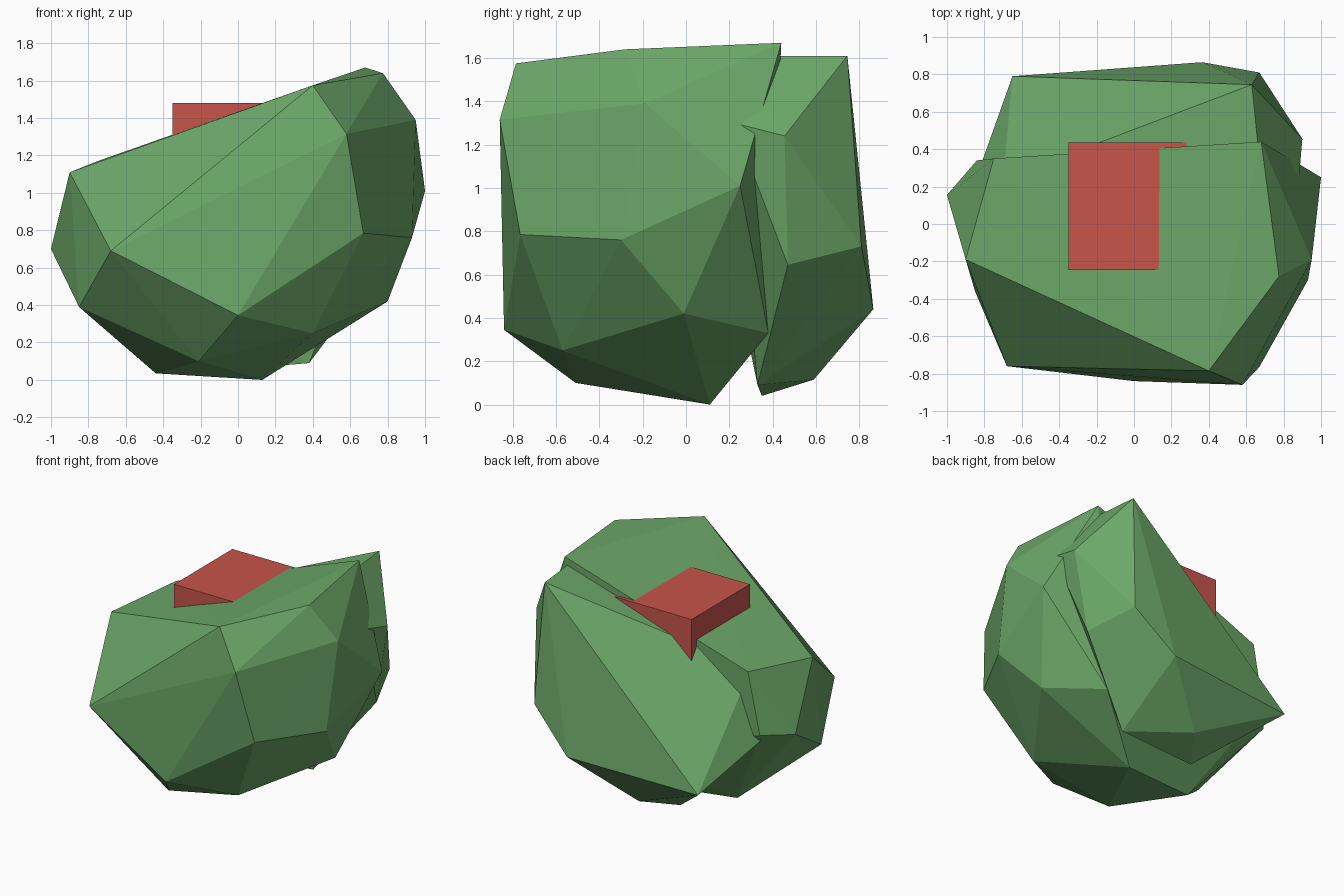
import bpy, bmesh

if "Cube" in bpy.data.objects:
    bpy.data.objects.remove(bpy.data.objects["Cube"])


def material(name, color):
    m = bpy.data.materials.new(name)
    m.diffuse_color = color
    m.use_nodes = True
    m.node_tree.nodes["Principled BSDF"].inputs["Base Color"].default_value = m.diffuse_color
    return m


def add_object(name, bm, mat):
    bmesh.ops.recalc_face_normals(bm, faces=bm.faces)
    mesh = bpy.data.meshes.new(name)
    bm.to_mesh(mesh)
    bm.free()
    mesh.materials.append(mat)
    ob = bpy.data.objects.new(name, mesh)
    bpy.context.collection.objects.link(ob)
    return ob


def faceted_rock(name, corners, mat):
    """Flat-faced boulder chunk: the convex hull of its corner points."""
    bm = bmesh.new()
    for c in corners:
        bm.verts.new(c)
    res = bmesh.ops.convex_hull(bm, input=bm.verts)
    loose = [v for v in bm.verts if not v.link_faces]
    bmesh.ops.delete(bm, geom=loose, context='VERTS')
    return add_object(name, bm, mat)


green = material("rock_green", (0.15, 0.39, 0.14, 1))
red = material("block_red", (0.57, 0.09, 0.07, 1))

# Large front chunk with the sloping top
faceted_rock("front_rock", [
    (0.40, -0.785, 1.575), (0.775, -0.28, 1.64), (0.68, 0.44, 1.67),
    (-0.75, 0.35, 1.17), (-0.90, -0.19, 1.11), (-0.68, -0.76, 0.69),
    (0.58, -0.86, 1.315), (0.95, -0.19, 1.39), (0.67, -0.765, 0.785),
    (0.93, -0.30, 0.76), (1.0, 0.25, 1.01), (0.80, -0.01, 0.42),
    (0.0, -0.84, 0.345), (0.40, -0.57, 0.25), (-0.21, -0.51, 0.10),
    (-0.85, -0.36, 0.39), (-1.0, 0.155, 0.70), (-0.44, 0.03, 0.035),
    (0.13, 0.11, 0.0), (0.55, 0.38, 0.33), (-0.84, 0.34, 0.72),
], green)

# Smaller back chunk pressed against it
faceted_rock("back_rock", [
    (0.63, 0.745, 1.61), (0.68, 0.25, 1.61), (-0.70, 0.24, 1.14),
    (-0.65, 0.79, 0.40), (-0.86, 0.20, 0.72), (0.90, 0.455, 1.24),
    (0.67, 0.81, 0.73), (0.365, 0.865, 0.44), (0.80, 0.47, 0.645),
    (-0.03, 0.59, 0.115), (-0.20, 0.35, 0.04), (0.38, 0.33, 0.09),
    (0.88, 0.22, 1.30),
], green)

# Red block half buried in the slope
bm = bmesh.new()
bmesh.ops.create_cube(bm, size=1)
bmesh.ops.scale(bm, vec=(0.70, 0.68, 0.70), verts=bm.verts)
bmesh.ops.translate(bm, vec=(0, 0.095, 1.13), verts=bm.verts)
add_object("red_block", bm, red)
